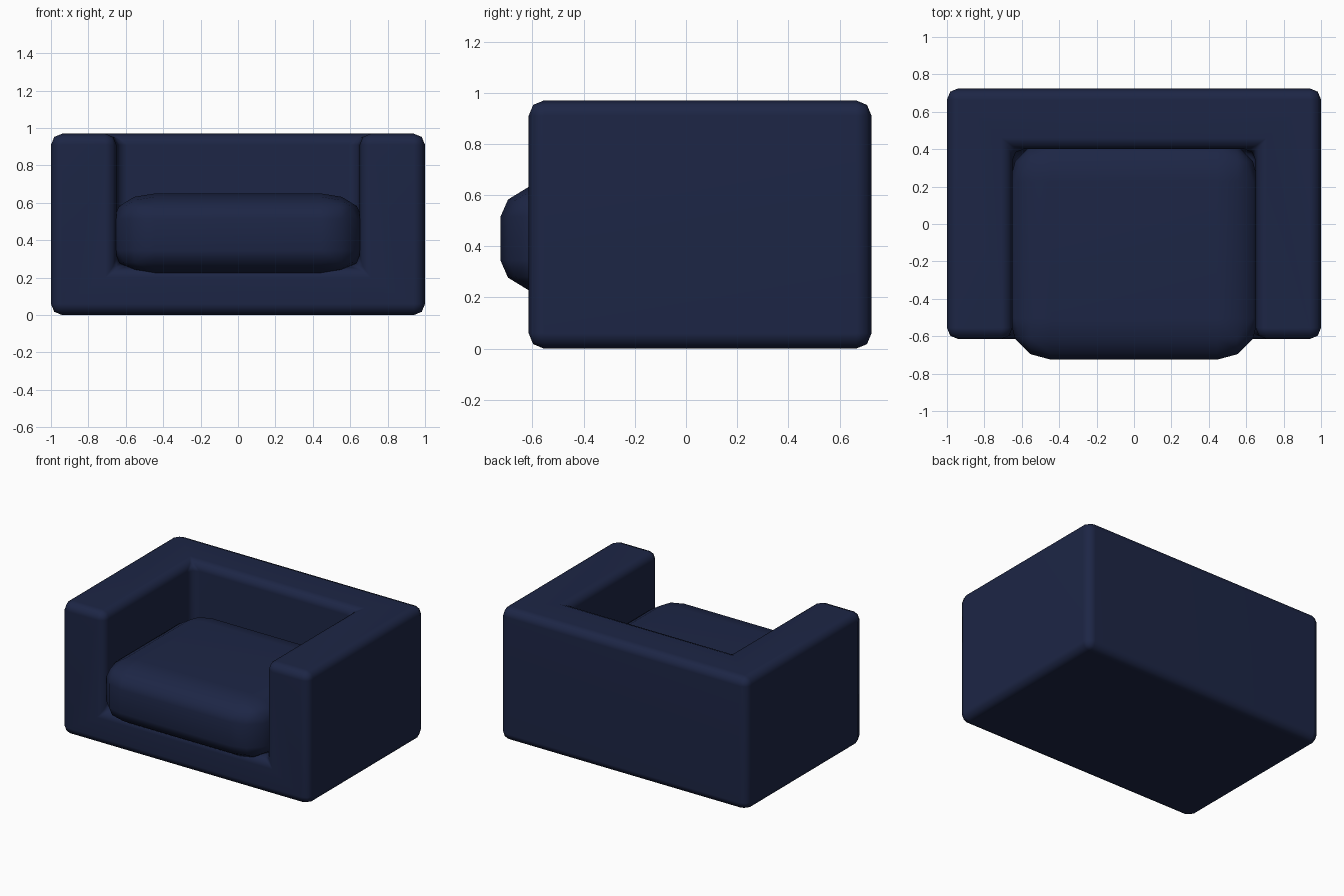
import bpy, bmesh
from mathutils import Vector

if "Cube" in bpy.data.objects:
    bpy.data.objects.remove(bpy.data.objects["Cube"])

navy = bpy.data.materials.new("navy_upholstery")
navy.diffuse_color = (0.012, 0.019, 0.06, 1)
navy.use_nodes = True
navy.node_tree.nodes["Principled BSDF"].inputs["Base Color"].default_value = navy.diffuse_color


def box(name, lo, hi):
    """Axis-aligned box between two corners, origin at its centre."""
    lo, hi = Vector(lo), Vector(hi)
    bm = bmesh.new()
    bmesh.ops.create_cube(bm, size=1)
    bmesh.ops.scale(bm, vec=hi - lo, verts=bm.verts)
    mesh = bpy.data.meshes.new(name)
    bm.to_mesh(mesh)
    bm.free()
    obj = bpy.data.objects.new(name, mesh)
    obj.location = (lo + hi) / 2
    bpy.context.collection.objects.link(obj)
    return obj


def round_edges(obj, width, segments):
    bevel = obj.modifiers.new("rounded_edges", 'BEVEL')
    bevel.width = width
    bevel.segments = segments
    bevel.limit_method = 'ANGLE'


def finish(obj):
    obj.data.materials.append(navy)
    bpy.ops.object.select_all(action='DESELECT')
    obj.select_set(True)
    bpy.context.view_layer.objects.active = obj
    for mod in list(obj.modifiers):
        bpy.ops.object.modifier_apply(modifier=mod.name)
    bpy.ops.object.shade_smooth_by_angle(angle=0.87)
    obj.modifiers.new("flat_panels", 'WEIGHTED_NORMAL')


# Frame: base, arms and back in one piece, with the seat well cut out
frame = box("armchair_frame", (-1, -0.615, 0), (1, 0.725, 0.97))
cutter = box("seat_well_cutter", (-0.65, -1.2, 0.26), (0.65, 0.40, 1.5))
cutter.hide_render = True
cut = frame.modifiers.new("seat_well", 'BOOLEAN')
cut.operation = 'DIFFERENCE'
cut.solver = 'EXACT'
cut.object = cutter
round_edges(frame, 0.06, 2)
finish(frame)
bpy.data.objects.remove(cutter)

# Cushion: rounded taller block, squashed so its vertical rounding is tighter
cushion = box("seat_cushion", (-0.665, -0.725, 0.07), (0.665, 0.445, 0.79))
cushion.scale.z = 0.44 / 0.72
round_edges(cushion, 0.22, 3)
finish(cushion)
